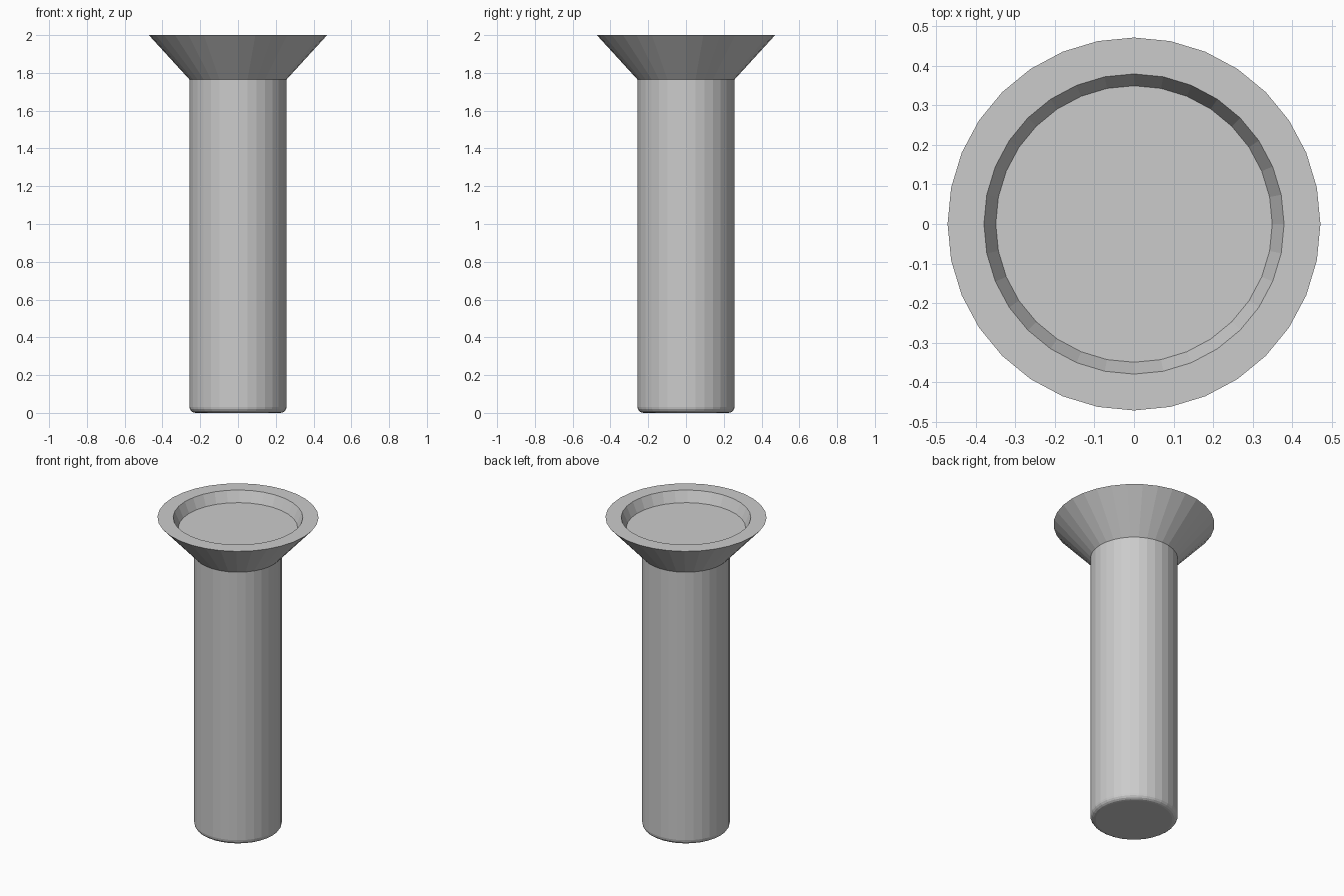
import bpy, bmesh, math

if "Cube" in bpy.data.objects:
    bpy.data.objects.remove(bpy.data.objects["Cube"])

SIDES = 32


def lathe(name, profile):
    """Revolve (radius, z) points around z; first and last rings are capped."""
    bm = bmesh.new()
    rings = [[bm.verts.new((r * math.cos(2 * math.pi * i / SIDES),
                            r * math.sin(2 * math.pi * i / SIDES), z))
              for i in range(SIDES)] for r, z in profile]
    for a, b in zip(rings, rings[1:]):
        for i in range(SIDES):
            j = (i + 1) % SIDES
            bm.faces.new((a[i], a[j], b[j], b[i]))
    bm.faces.new(rings[0][::-1])
    bm.faces.new(rings[-1])
    bmesh.ops.recalc_face_normals(bm, faces=bm.faces)
    mesh = bpy.data.meshes.new(name)
    bm.to_mesh(mesh)
    bm.free()
    obj = bpy.data.objects.new(name, mesh)
    bpy.context.collection.objects.link(obj)
    return obj


# Shank with a rounded lower edge
R, FILLET, STEPS = 0.257, 0.032, 4
profile = []
for k in range(STEPS + 1):
    a = math.pi / 2 * k / STEPS
    profile.append((R - FILLET + FILLET * math.sin(a), FILLET - FILLET * math.cos(a)))

# Countersunk head, flat rim and shallow tapered recess
profile += [(R, 1.765), (0.472, 2.0), (0.38, 2.0), (0.35, 1.932)]
lathe("countersunk_rivet", profile)
